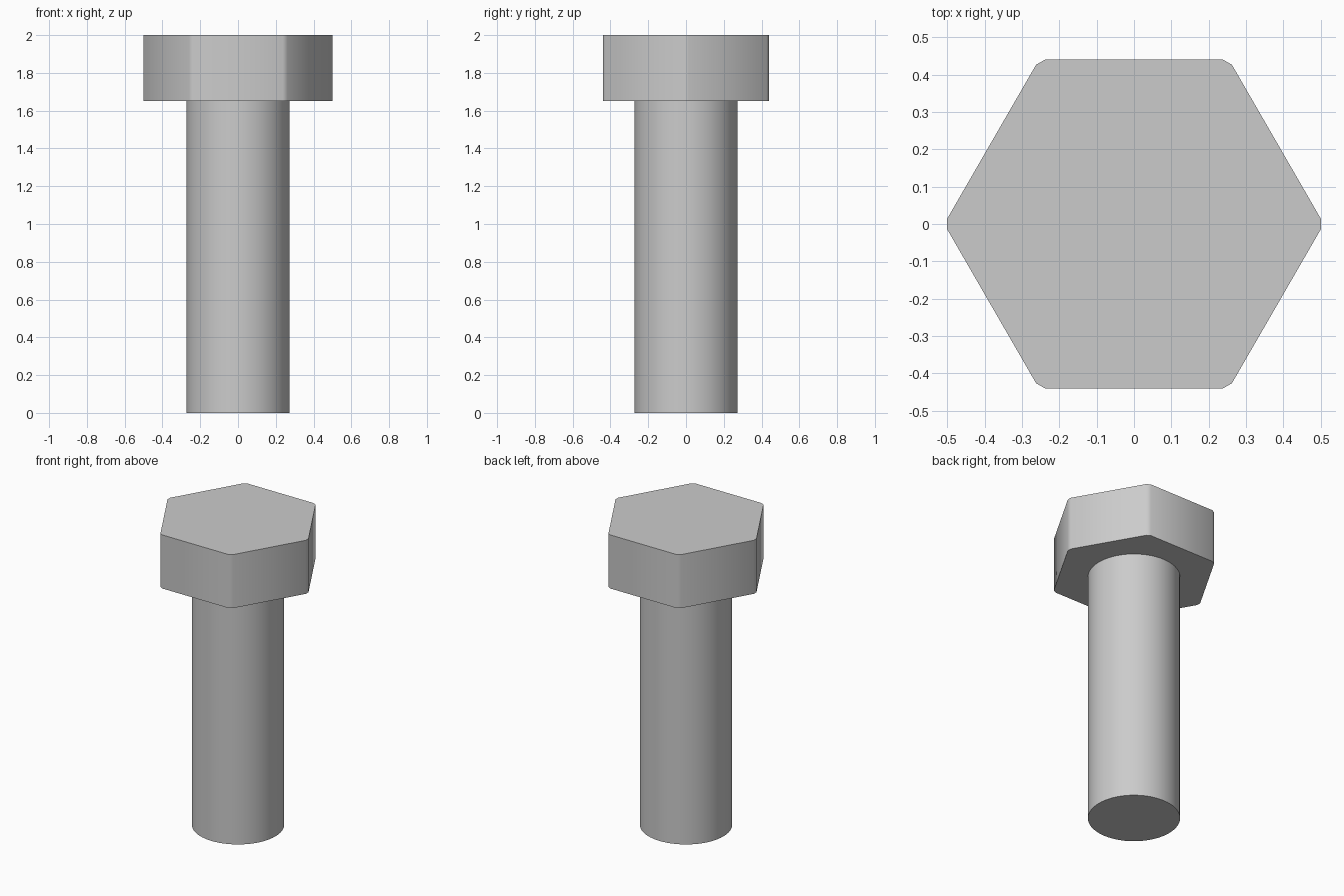
import bpy, bmesh, math

cube = bpy.data.objects.get("Cube")
if cube:
    bpy.data.objects.remove(cube, do_unlink=True)

# Single plain metal colour
STEEL = (0.6, 0.6, 0.6, 1)
steel = bpy.data.materials.new("grey steel")
steel.use_nodes = True
steel.diffuse_color = STEEL
steel.node_tree.nodes["Principled BSDF"].inputs["Base Color"].default_value = STEEL

HEAD_BASE, TOP = 1.65, 2.0


def prism(name, outline, bottom, top, smooth_angle):
    """Extrude a closed outline straight up."""
    bm = bmesh.new()
    base = bm.faces.new([bm.verts.new((x, y, bottom)) for x, y in outline])
    result = bmesh.ops.extrude_face_region(bm, geom=[base], use_keep_orig=True)
    raised = [v for v in result["geom"] if isinstance(v, bmesh.types.BMVert)]
    bmesh.ops.translate(bm, verts=raised, vec=(0, 0, top - bottom))
    bmesh.ops.recalc_face_normals(bm, faces=bm.faces)
    mesh = bpy.data.meshes.new(name)
    bm.to_mesh(mesh)
    bm.free()
    mesh.materials.append(steel)
    obj = bpy.data.objects.new(name, mesh)
    bpy.context.collection.objects.link(obj)
    bpy.ops.object.select_all(action="DESELECT")
    obj.select_set(True)
    bpy.context.view_layer.objects.active = obj
    bpy.ops.object.shade_smooth_by_angle(angle=math.radians(smooth_angle))
    return obj


def ring(radius, angles):
    return [(radius * math.cos(a), radius * math.sin(a)) for a in angles]


# Hexagonal head, each upright corner trimmed by a narrow flat
trim = math.atan2(0.014, 0.5)
corners = [i * math.pi / 3 + s * trim for i in range(6) for s in (-1, 1)]
prism("bolt_head", ring(0.5002, corners), HEAD_BASE, TOP, 35)

# Round plain shank
SIDES = 64
prism("bolt_shank", ring(0.273, [i * math.tau / SIDES for i in range(SIDES)]),
      0, HEAD_BASE, 35)
